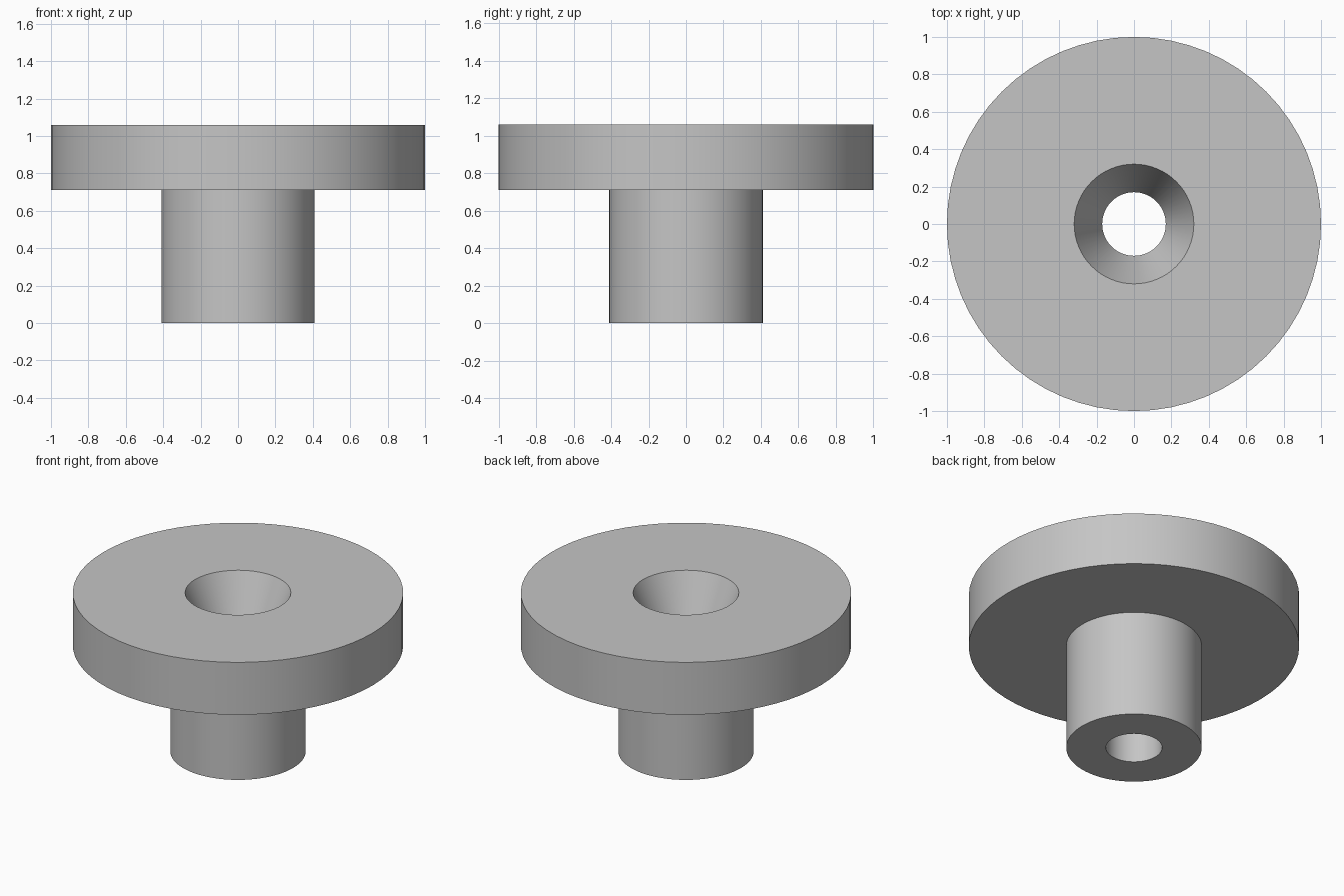
import bpy, bmesh, math

if "Cube" in bpy.data.objects:
    bpy.data.objects.remove(bpy.data.objects["Cube"])

SEGMENTS = 64

# Closed section (radius, height), revolved about z
PROFILE = [
    (0.17, 0.0), (0.41, 0.0),      # foot of the stem
    (0.41, 0.71), (1.0, 0.71),     # stem and flange underside
    (1.0, 1.06), (0.32, 1.06),     # flange rim and top
    (0.17, 0.71),                  # tapered recess down to the bore
]

grey = bpy.data.materials.new("light grey")
grey.diffuse_color = (0.56, 0.56, 0.56, 1.0)
grey.use_nodes = True
grey.node_tree.nodes["Principled BSDF"].inputs["Base Color"].default_value = grey.diffuse_color

bm = bmesh.new()
rings = []
for i in range(SEGMENTS):
    a = 2 * math.pi * i / SEGMENTS
    rings.append([bm.verts.new((r * math.cos(a), r * math.sin(a), z)) for r, z in PROFILE])
for i in range(SEGMENTS):
    here, there = rings[i], rings[(i + 1) % SEGMENTS]
    for j in range(len(PROFILE)):
        k = (j + 1) % len(PROFILE)
        bm.faces.new((here[j], there[j], there[k], here[k]))
bmesh.ops.recalc_face_normals(bm, faces=bm.faces)

mesh = bpy.data.meshes.new("flanged_bushing")
bm.to_mesh(mesh)
bm.free()
mesh.materials.append(grey)
bushing = bpy.data.objects.new("flanged_bushing", mesh)
bpy.context.collection.objects.link(bushing)

# Smooth round walls, crisp rims
bpy.context.view_layer.objects.active = bushing
bushing.select_set(True)
bpy.ops.object.shade_smooth_by_angle(angle=math.radians(20))
